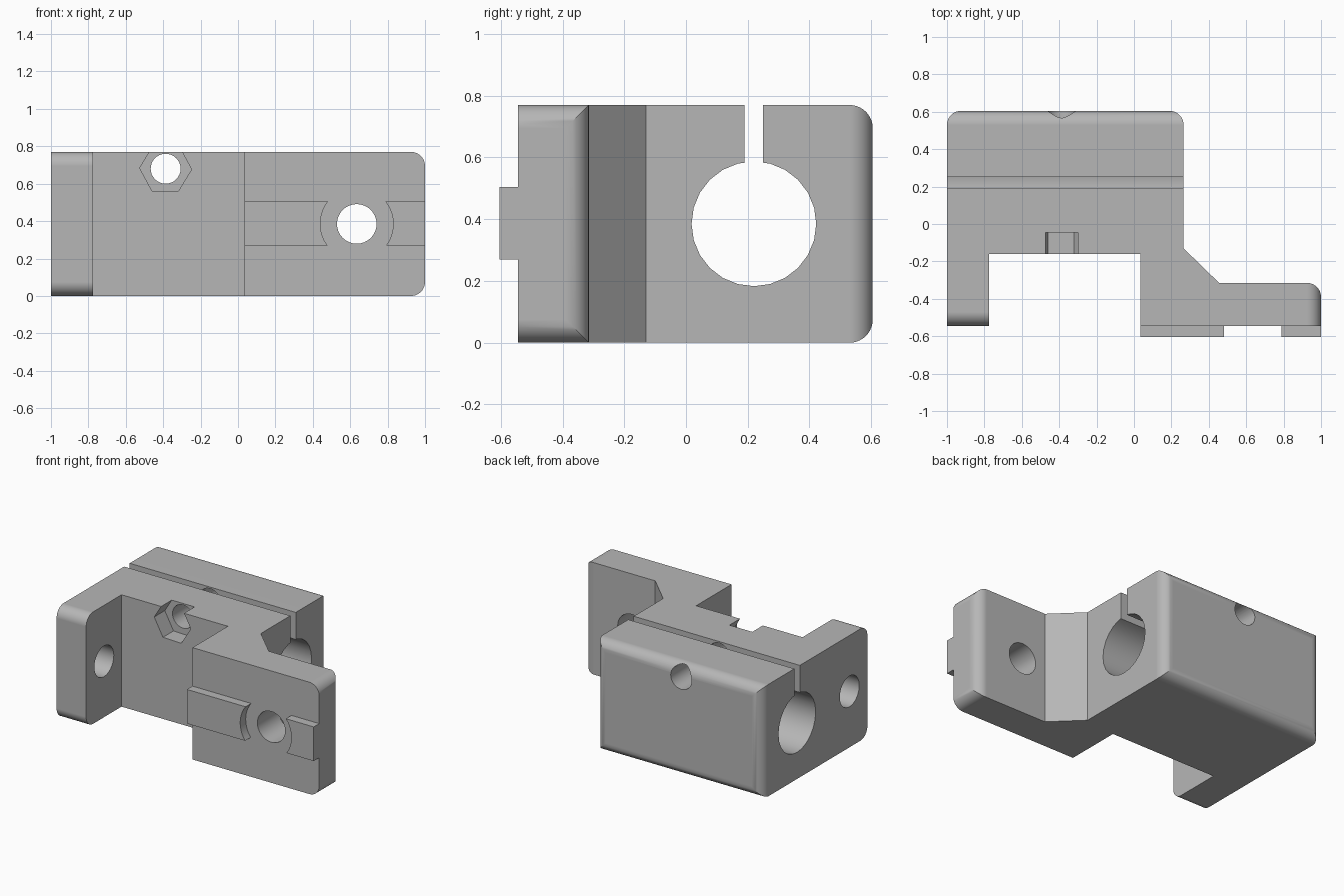
import bpy
import bmesh
from math import cos, sin, pi, radians

if "Cube" in bpy.data.objects:
    bpy.data.objects.remove(bpy.data.objects["Cube"], do_unlink=True)

HEIGHT = 0.77
MID = HEIGHT / 2
BACK = 0.605
FRONT = -0.545      # front plane of the arm and mounting plate
RAIL = -0.605       # front plane of the raised rails
R = 0.075           # rounding of the outer edges
OUT = 0.12          # how far cutters reach past the body


def arc(cx, cy, r, start, end, steps=10):
    """Points on an arc, angles in degrees."""
    angles = [radians(start + (end - start) * i / steps) for i in range(steps + 1)]
    return [(cx + r * cos(a), cy + r * sin(a)) for a in angles]


def circle(cx, cy, r, sides=32, turn=0):
    return arc(cx, cy, r, turn, turn + 360, sides)[:-1]


def rect(a0, a1, b0, b1):
    return [(a0, b0), (a1, b0), (a1, b1), (a0, b1)]


def prism(name, points, axis, lo, hi):
    """Extrude a flat outline along the x, y or z axis."""
    place = {"x": lambda a, b, d: (d, a, b),
             "y": lambda a, b, d: (a, d, b),
             "z": lambda a, b, d: (a, b, d)}[axis]
    bm = bmesh.new()
    ends = [[bm.verts.new(place(a, b, d)) for a, b in points] for d in (lo, hi)]
    bm.faces.new(ends[0])
    bm.faces.new(ends[1])
    n = len(points)
    for i in range(n):
        j = (i + 1) % n
        bm.faces.new((ends[0][i], ends[0][j], ends[1][j], ends[1][i]))
    bmesh.ops.recalc_face_normals(bm, faces=bm.faces)
    mesh = bpy.data.meshes.new(name)
    bm.to_mesh(mesh)
    bm.free()
    obj = bpy.data.objects.new(name, mesh)
    bpy.context.collection.objects.link(obj)
    return obj


def activate(obj):
    bpy.ops.object.select_all(action="DESELECT")
    obj.select_set(True)
    bpy.context.view_layer.objects.active = obj


def cut(points, axis, lo, hi):
    """Remove an extruded outline from the bracket."""
    cutter = prism("cutter", points, axis, lo, hi)
    cutter.hide_render = True
    activate(bracket)
    mod = bracket.modifiers.new("cut", "BOOLEAN")
    mod.operation = "DIFFERENCE"
    mod.solver = "EXACT"
    mod.object = cutter
    bpy.ops.object.modifier_apply(modifier=mod.name)
    bpy.data.objects.remove(cutter, do_unlink=True)


def round_edge(a, b, sa, sb, axis, lo, hi):
    """Round the outer corner (a, b); sa and sb point outward."""
    ca, cb = a - sa * R, b - sb * R
    pts = [(ca + sa * x, cb + sb * y) for x, y in arc(0, 0, R, 0, 90)]
    pts += [(ca, b + sb * OUT), (a + sa * OUT, b + sb * OUT), (a + sa * OUT, cb)]
    cut(pts, axis, lo, hi)


# Bracket body: plan outline with rounded rear and plate corners
plan = [(-1, FRONT), (-0.775, FRONT), (-0.775, -0.16), (0.035, -0.16),
        (0.035, RAIL), (1, RAIL)]
plan += arc(1 - R, -0.315 - R, R, 0, 90)
plan += [(0.455, -0.315), (0.265, -0.13)]
plan += arc(0.265 - R, BACK - R, R, 0, 90)
plan += arc(-1 + R, BACK - R, R, 90, 180)
bracket = prism("clamp_bracket", plan, "z", 0, HEIGHT)

# Plate front: lower the surface around the rails, and a round gap between them
cut(rect(-0.1, 1.1, 0.505, 0.9), "y", -0.75, FRONT)
cut(rect(-0.1, 1.1, -0.1, 0.27), "y", -0.75, FRONT)
cut(circle(0.635, MID, 0.195, 48), "y", -0.75, FRONT)

# Rounded top and bottom edges: rear block, side arm, plate end
for z, side in ((HEIGHT, 1), (0, -1)):
    round_edge(BACK, z, 1, side, "x", -1.1, 0.4)
    round_edge(FRONT, z, -1, side, "x", -1.1, -0.6)
    round_edge(1, z, 1, side, "y", -0.8, -0.2)

# Rod bore with clamping slot
cut(circle(0.22, MID, 0.202, 24), "x", -1.1, 0.4)
cut(rect(0.19, 0.25, 0.45, 0.9), "x", -1.1, 0.4)

# Clamp bolt hole and hexagonal nut pocket
cut(circle(-0.387, 0.68, 0.139, 6, -1.5), "y", -0.3, -0.045)
cut(circle(-0.387, 0.68, 0.08), "y", -0.3, 0.8)

# Mounting holes in plate and arm
cut(circle(0.635, MID, 0.106), "y", -0.8, -0.2)
cut(circle(-0.35, MID, 0.106), "x", -1.1, -0.7)

# Material and shading
grey = bpy.data.materials.new("plain_grey")
grey.use_nodes = True
colour = (0.47, 0.47, 0.47, 1)
grey.diffuse_color = colour
grey.node_tree.nodes["Principled BSDF"].inputs["Base Color"].default_value = colour
bracket.data.materials.clear()
bracket.data.materials.append(grey)
for face in bracket.data.polygons:
    face.material_index = 0
activate(bracket)
bpy.ops.object.shade_smooth_by_angle(angle=radians(30))
weighted = bracket.modifiers.new("even_normals", "WEIGHTED_NORMAL")
weighted.keep_sharp = True
